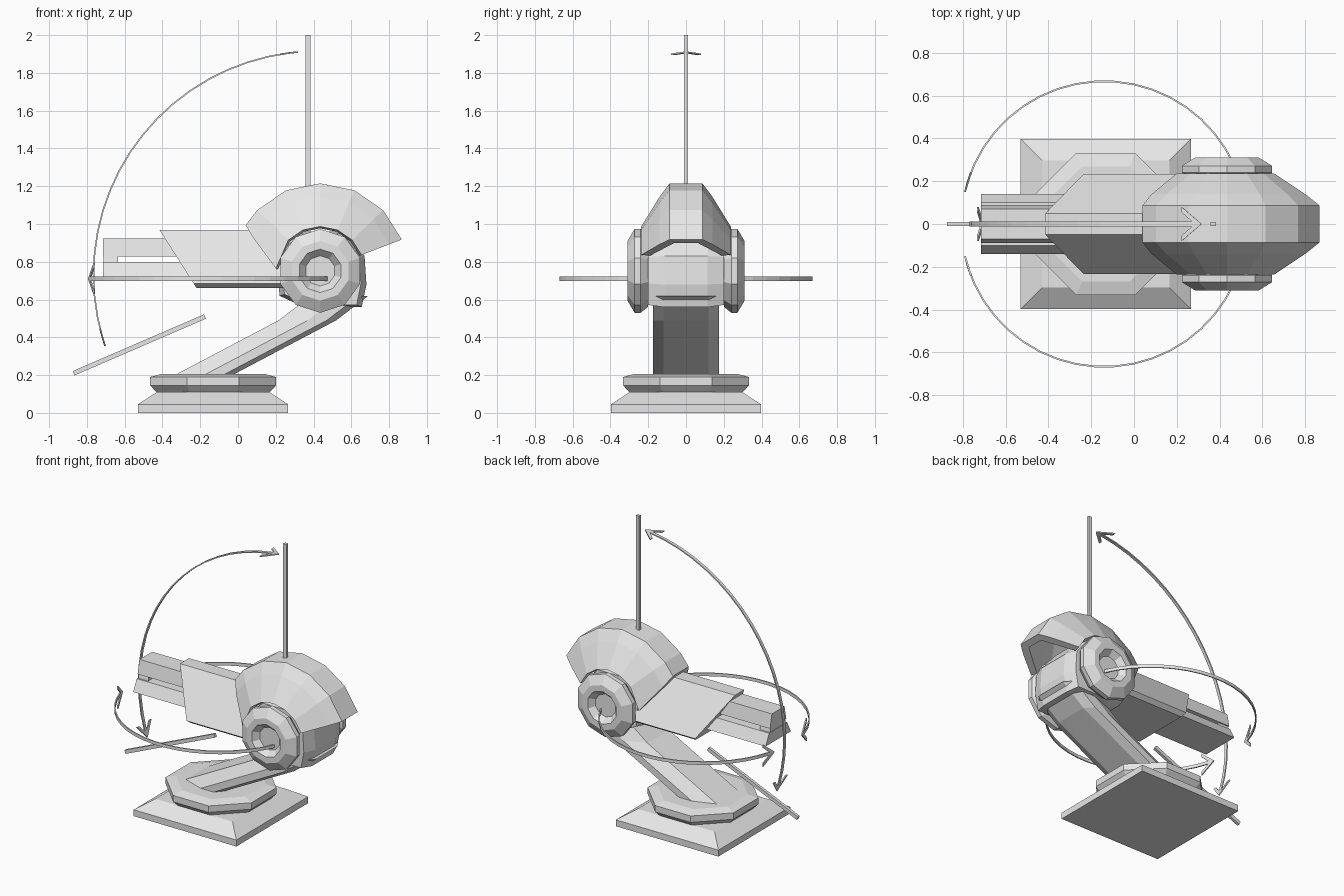
import bpy, bmesh, math

if "Cube" in bpy.data.objects:
    bpy.data.objects.remove(bpy.data.objects["Cube"])

grey = bpy.data.materials.new("light_grey")
grey.diffuse_color = (0.8, 0.8, 0.8, 1)
grey.use_nodes = True
grey.node_tree.nodes["Principled BSDF"].inputs["Base Color"].default_value = grey.diffuse_color


def build(name, verts, faces):
    bm = bmesh.new()
    vs = [bm.verts.new(v) for v in verts]
    for f in faces:
        bm.faces.new([vs[i] for i in f])
    bmesh.ops.recalc_face_normals(bm, faces=bm.faces[:])
    me = bpy.data.meshes.new(name)
    bm.to_mesh(me)
    bm.free()
    me.materials.append(grey)
    ob = bpy.data.objects.new(name, me)
    bpy.context.collection.objects.link(ob)
    return ob


def loft(name, rings):
    """Skin a row of equal-length closed rings and cap both ends."""
    n, m = len(rings[0]), len(rings)
    faces = [[i * n + k, i * n + (k + 1) % n, (i + 1) * n + (k + 1) % n, (i + 1) * n + k]
             for i in range(m - 1) for k in range(n)]
    faces += [list(range(n)), [(m - 1) * n + k for k in range(n)]]
    return build(name, [p for r in rings for p in r], faces)


def polar(r, deg):
    return r * math.cos(math.radians(deg)), r * math.sin(math.radians(deg))


# Base: square plinth and octagonal turntable
BX = -0.132


def plan_ring(apothem, z, sides):
    r = apothem / math.cos(math.pi / sides)
    pts = [polar(r, 360 * (k + 0.5) / sides) for k in range(sides)]
    return [(BX + x, y, z) for x, y in pts]


loft("base_plinth", [plan_ring(a, z, 4) for a, z in ((0.398, 0), (0.398, 0.045), (0.298, 0.11))])
loft("turntable", [plan_ring(a, z, 8) for a, z in
                   ((0.295, 0.105), (0.333, 0.145), (0.333, 0.19), (0.27, 0.207))])

# Slanted support arm with chamfered section
section = [(-0.335, 0.12), (-0.18, 0.175), (-0.08, 0.175), (-0.03, 0.12)]
section += [(x, -y) for x, y in reversed(section)]
loft("support_arm", [[(x + dx, y, z) for x, y in section]
                     for z, dx in ((0.2, 0), (0.49, 0.55), (0.62, 0.72))])

# Pivot hub
CX, CZ = 0.435, 0.752
hub = [(0.22, 0.62), (0.35, 0.56), (0.655, 0.56), (0.68, 0.68), (0.67, 0.83),
       (0.56, 0.96), (0.32, 0.96), (0.2, 0.86)]
loft("pivot_hub", [[(CX + (x - CX) * s, y, CZ + (z - CZ) * (1 + s) / 2) for x, z in hub]
                   for y, s in ((-0.2, 0.88), (-0.115, 1), (0.115, 1), (0.2, 0.88))])

# Round side caps with dished centres
cap = ((0.19, 0.2), (0.222, 0.24), (0.222, 0.272), (0.158, 0.31), (0.115, 0.31), (0.08, 0.27))
for side, label in ((-1, "front"), (1, "back")):
    rings = []
    for r, y in cap:
        pts = [polar(r, 90 + 36 * k) for k in range(10)]
        rings.append([(CX + x, side * y, CZ + z) for x, z in pts])
    loft(label + "_pivot_cap", rings)

# Armoured hood: hollow shell swept round the pivot: y, radius, end angle
hood = [(0.237, 0.235, 177), (0.14, 0.392, 154), (0.087, 0.463, 148.5)]
hood += [(-y, r, a) for y, r, a in reversed(hood)]
hood += [(-0.19, 0.225, 178), (-0.06, 0.415, 152), (0.06, 0.415, 152), (0.19, 0.225, 178)]
rings = []
for a in (21, 44, 67, 90, 113, 136, None):
    ring = []
    for y, r, end in hood:
        x, z = polar(r, end if a is None else a)
        ring.append((CX + x, y, CZ + z))
    rings.append(ring)
loft("armour_hood", rings)

# Gun housing: trapezoid section with a raked front
housing = [(0.05, 0.967, -0.415), (0.235, 0.685, -0.235), (0.205, 0.662, -0.22)]
housing += [(-y, z, x) for y, z, x in reversed(housing)]
loft("gun_housing", [[(x, y, z) for y, z, x in housing],
                     [(0.3, y, z) for y, z, x in housing]])


# Barrels: upper and lower rails with a slot between
def rail(name, x0, x1, z0, w0, z1, w1):
    loft(name, [[(x, -w0, z0), (x, w0, z0), (x, w1, z1), (x, -w1, z1)] for x in (x0, x1)])


rail("upper_rail", -0.715, -0.2, 0.828, 0.09, 0.924, 0.07)
rail("lower_rail", -0.715, -0.2, 0.722, 0.14, 0.8, 0.1)
rail("muzzle_block", -0.712, -0.635, 0.79, 0.09, 0.835, 0.08)


# Travel limit markers
def marker(name, a, b, w=0.0125):
    dx, dz = b[0] - a[0], b[1] - a[1]
    d = math.hypot(dx, dz)
    nx, nz = -dz / d * w, dx / d * w
    loft(name, [[(p[0] + s * nx, t * 0.01, p[1] + s * nz)
                 for s, t in ((-1, -1), (1, -1), (1, 1), (-1, 1))] for p in (a, b)])


marker("upper_limit_marker", (0.37, 1.19), (0.37, 2.0))
marker("lower_limit_marker", (-0.87, 0.21), (-0.175, 0.51))


# Motion arrows: thin curved ribbons with chevron heads
def ribbon(name, place, r, a0, a1, tail_head):
    """place(u, v, w) maps the arc plane and its width direction into space."""
    T = 0.004
    to_deg = math.degrees(1 / r)

    def pt(a, w, off):
        u, v = polar(r + off, a)
        return place(u, v, w)

    n = 18
    lo = a0 + (0.045 * to_deg if tail_head else 0)
    hi = a1 - 0.045 * to_deg
    loft(name + "_band", [[pt(lo + (hi - lo) * i / n, w, o) for w, o in
                           ((-0.011, -T), (0.011, -T), (0.011, T), (-0.011, T))]
                          for i in range(n + 1)])
    ends = [(a1, 1)] + ([(a0, -1)] if tail_head else [])
    for k, (a, d) in enumerate(ends):
        for s in (-1, 1):
            barb = [(0, 0), (0.095, 0.08), (0.095, 0.055), (0.045, 0.011), (0.045, 0)]
            loft("%s_head_%d_%d" % (name, k, s > 0),
                 [[pt(a - d * back * to_deg, s * w, o) for back, w in barb] for o in (-T, T)])


ribbon("elevation_arrow", lambda u, v, w: (0.42 + u, w, 0.73 + v), 1.185, 95, 198.5, True)
for side, label in ((-1, "front"), (1, "back")):
    ribbon(label + "_traverse_arrow",
           lambda u, v, w, s=side: (-0.14 + u, s * v, 0.71 + w), 0.668, 24, 167, False)
